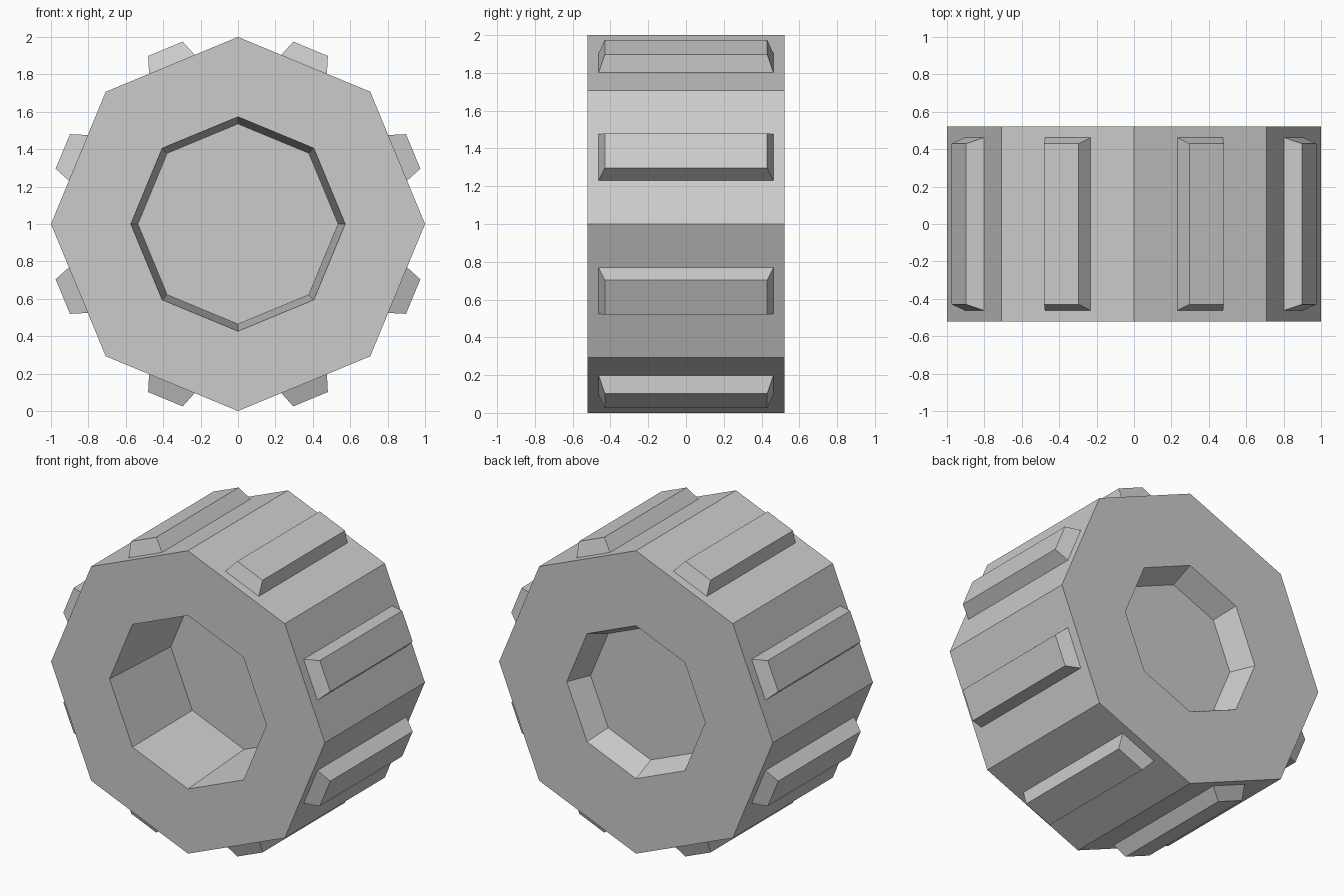
import bpy, bmesh
from math import cos, sin, pi
from mathutils import Matrix, Vector

cube = bpy.data.objects.get("Cube")
if cube:
    bpy.data.objects.remove(cube, do_unlink=True)

SIDES = 8
HALF = 0.522
AXLE = Vector((0, 0, 1))

grey = bpy.data.materials.new("rubber_grey")
grey.use_nodes = True
colour = (0.6, 0.6, 0.6, 1)
grey.diffuse_color = colour
grey.node_tree.nodes["Principled BSDF"].inputs["Base Color"].default_value = colour


def loft(name, rings):
    """Skin closed rings of points one after another and cap both ends."""
    bm = bmesh.new()
    loops = [[bm.verts.new(p) for p in ring] for ring in rings]
    for a, b in zip(loops, loops[1:]):
        for i in range(len(a)):
            j = (i + 1) % len(a)
            bm.faces.new((a[i], a[j], b[j], b[i]))
    bm.faces.new(loops[0])
    bm.faces.new(loops[-1])
    bmesh.ops.recalc_face_normals(bm, faces=bm.faces)
    mesh = bpy.data.meshes.new(name)
    bm.to_mesh(mesh)
    bm.free()
    mesh.materials.append(grey)
    obj = bpy.data.objects.new(name, mesh)
    bpy.context.collection.objects.link(obj)
    return obj


def octagon(radius, y):
    return [AXLE + Vector((radius * cos(2 * pi * i / SIDES), y, radius * sin(2 * pi * i / SIDES)))
            for i in range(SIDES)]


# Wheel body: deep front hollow, rim, tread surface, shallow back hollow
profile = [(0.535, 0.063), (0.573, -HALF), (1, -HALF),
           (1, HALF), (0.505, HALF), (0.44, HALF - 0.155)]
loft("wheel_body", [octagon(r, y) for r, y in profile])


def rectangle(half_x, half_y, z):
    return [Vector((sx * half_x, sy * half_y, z))
            for sx, sy in ((-1, -1), (1, -1), (1, 1), (-1, 1))]


# Tapered tread block in the middle of every side
apothem = cos(pi / SIDES)
for i in range(SIDES):
    turn = Matrix.Translation(AXLE) @ Matrix.Rotation(2 * pi * (i + 0.5) / SIDES, 4, 'Y')
    block = [rectangle(0.132, 0.462, apothem - 0.01), rectangle(0.132, 0.462, apothem),
             rectangle(0.1, 0.43, apothem + 0.09)]
    loft(f"tread_block_{i + 1}", [[turn @ p for p in ring] for ring in block])
